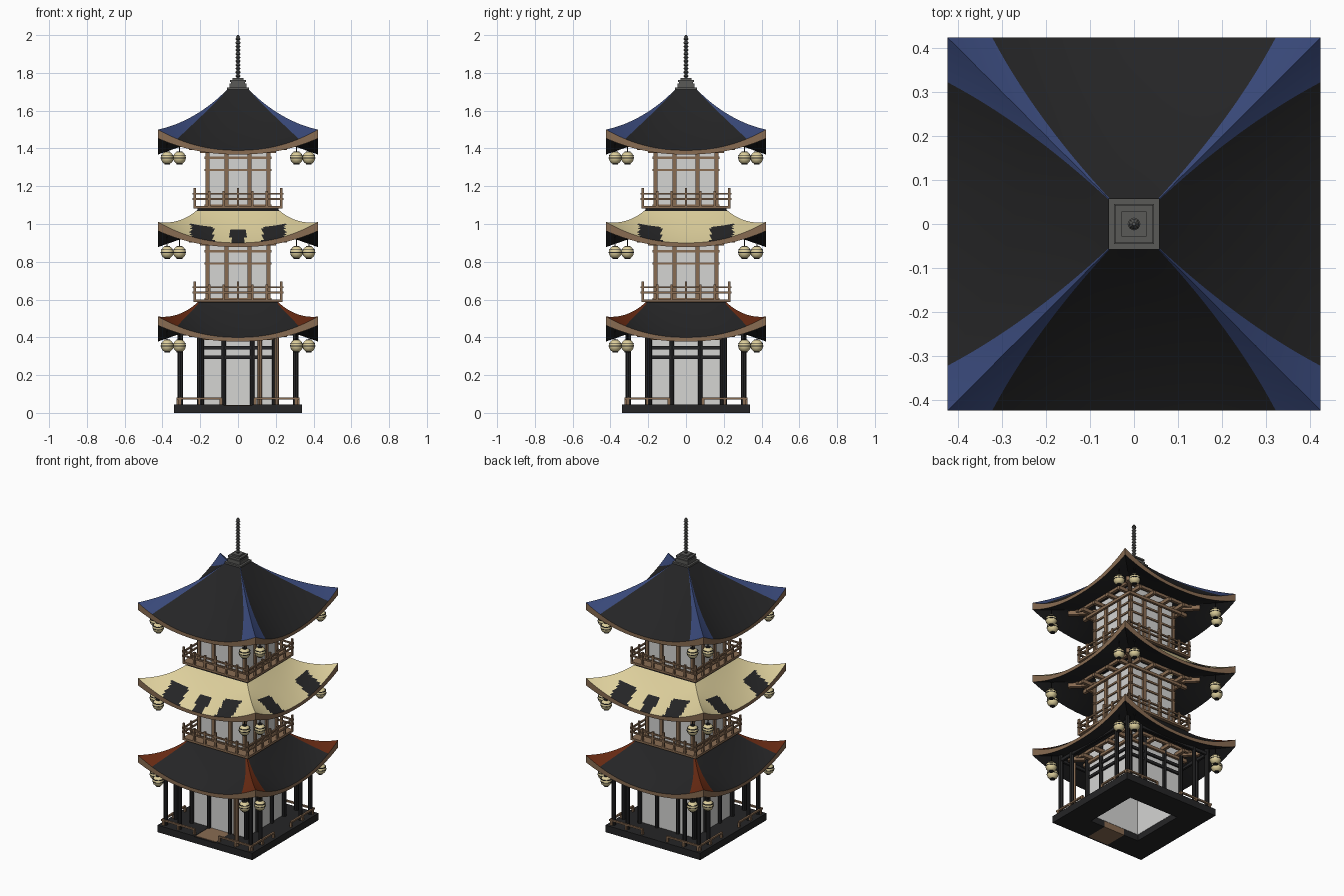
import bpy, bmesh, math
from mathutils import Matrix, Vector

if "Cube" in bpy.data.objects:
    bpy.data.objects.remove(bpy.data.objects["Cube"])


def mat(name, rgb):
    m = bpy.data.materials.new(name)
    m.diffuse_color = (*rgb, 1)
    m.use_nodes = True
    m.node_tree.nodes["Principled BSDF"].inputs["Base Color"].default_value = m.diffuse_color
    return m


BLACK = mat("charcoal", (0.018, 0.018, 0.019))
BROWN = mat("timber brown", (0.25, 0.15, 0.085))
BLUE = mat("ridge blue", (0.04, 0.065, 0.19))
YELLOW = mat("pale yellow", (0.72, 0.62, 0.33))
RED = mat("rust red", (0.13, 0.022, 0.006))
GREY = mat("stone grey", (0.10, 0.10, 0.095))
WHITE = mat("wall white", (0.66, 0.66, 0.65))


def finish(name, bm, mats, smooth=False):
    me = bpy.data.meshes.new(name)
    bm.to_mesh(me)
    bm.free()
    for m in mats:
        me.materials.append(m)
    if smooth:
        for p in me.polygons:
            p.use_smooth = True
        me.set_sharp_from_angle(angle=math.radians(30))
    ob = bpy.data.objects.new(name, me)
    bpy.context.collection.objects.link(ob)
    return ob


def box(bm, x0, x1, y0, y1, z0, z1, k=0):
    """Box given by its limits, turned k quarter turns about z."""
    M = Matrix.Rotation(k * math.pi / 2, 4, 'Z') @ Matrix.Translation(
        ((x0 + x1) / 2, (y0 + y1) / 2, (z0 + z1) / 2)) @ Matrix.Diagonal(
        (x1 - x0, y1 - y0, z1 - z0, 1))
    bmesh.ops.create_cube(bm, size=1, matrix=M)


def post(bm, x, y, z0, z1, r, k=0, n=8, r2=None):
    M = Matrix.Rotation(k * math.pi / 2, 4, 'Z') @ Matrix.Translation((x, y, (z0 + z1) / 2))
    bmesh.ops.create_cone(bm, cap_ends=True, segments=n, radius1=r,
                          radius2=r if r2 is None else r2, depth=z1 - z0, matrix=M)


EAVE = 0.423


def roof(name, ze, rise, h0, accent, patches=False):
    """Curved square roof: ze = eave height at mid side, h0 = top half width."""
    bm = bmesh.new()
    nt, half = 20, 24
    inner = 0.165

    def column(j, t):            # columns keep an edge along the ridge stripe
        if patches:
            return j / half
        ub = 0.96 - 0.2 * t
        a = abs(j)
        n = half - 6
        u = ub * a / n if a <= n else ub + (1 - ub) * (a - n) / 6
        return math.copysign(u, j)

    def top(j, t):
        u, h = column(j, t), h0 + (EAVE - h0) * t
        return (u * h, -h, ze + rise * (1 - 1.25 * t + 0.25 * t * t)
                + 0.11 * t ** 1.5 * abs(u) ** 2.2)

    def under(j, t):
        u, h = column(j, 1), inner + (EAVE - inner) * t
        return (u * h, -h, ze - 0.022 + 0.09 * (1 - t) + 0.085 * t ** 1.5 * abs(u) ** 2.2)

    for k in range(4):
        R = Matrix.Rotation(k * math.pi / 2, 3, 'Z')

        def grid(fn, ts, rule, flip=False):
            rows = [[bm.verts.new(R @ Vector(fn(j, t))) for j in range(-half, half + 1)]
                    for t in ts]
            for i in range(len(ts) - 1):
                for j in range(2 * half):
                    q = [rows[i][j], rows[i + 1][j], rows[i + 1][j + 1], rows[i][j + 1]]
                    f = bm.faces.new(q[::-1] if flip else q)
                    f.material_index = rule(j + 0.5 - half, (ts[i] + ts[i + 1]) / 2)

        def top_rule(j, t):
            if not patches:
                return 1 if abs(j) > half - 6 else 0
            x = abs(j / half) * (h0 + (EAVE - h0) * t)
            side = t > 0.5 and 0.13 < x < 0.25
            mid = t > 0.55 and x < 0.04 and k % 2 == 0
            return 0 if side or mid or t < 0.06 else 1

        grid(top, [i / nt for i in range(nt + 1)], top_rule)
        grid(under, [i / 6 for i in range(7)], lambda j, t: 0, True)
        # brown fascia around the eave
        grid(lambda j, t: top(j, 1) if t < 0.5 else under(j, 1), [0, 1], lambda j, t: 2)
    bmesh.ops.remove_doubles(bm, verts=bm.verts, dist=1e-5)
    finish(name, bm, [BLACK, accent, BROWN], True)


roof("lower_roof", 0.40, 0.19, 0.21, RED)
roof("middle_roof", 0.90, 0.18, 0.21, YELLOW, True)
roof("upper_roof", 1.39, 0.325, 0.055, BLUE)

# Foundation ring with an open middle and a front entrance step
bm = bmesh.new()
for k in range(4):
    if k == 0:
        for a, b in ((-0.34, -0.075), (0.075, 0.34)):
            box(bm, a, b, -0.34, -0.18, 0, 0.045)
        box(bm, -0.075, 0.075, -0.34, -0.33, 0, 0.04)
    elif k == 2:
        box(bm, -0.34, 0.34, -0.34, -0.18, 0, 0.045, k)
    else:
        box(bm, -0.18, 0.18, -0.34, -0.18, 0, 0.045, k)
finish("foundation", bm, [BLACK])
bm = bmesh.new()
box(bm, -0.075, 0.075, -0.33, -0.18, 0, 0.043)
finish("entrance_step", bm, [BROWN])

# Ground floor walls, columns, beams and low rails
walls, dark, wood = bmesh.new(), bmesh.new(), bmesh.new()
box(walls, -0.18, 0.18, -0.18, 0.18, 0.47, 0.48)
for k in range(4):
    box(walls, -0.185, 0.185, -0.185, -0.178, 0.04, 0.48, k)
    post(dark, 0.305, -0.305, 0.04, 0.47, 0.014, k)
    for s in (-1, 1):
        brown = k == 0 and s == 1
        post(wood if brown else dark, s * 0.205, -0.305, 0.04, 0.46, 0.013, k)
        post(dark, s * 0.075, -0.19, 0.04, 0.46, 0.012, k)
        if brown:
            post(wood, 0.115, -0.19, 0.04, 0.46, 0.012, k)
        a, b = sorted((s * 0.085, s * 0.325))
        box(wood, a, b, -0.325, -0.313, 0.072, 0.082, k)
        for x in (0.09, 0.205, 0.31):
            box(wood, s * x - 0.007, s * x + 0.007, -0.325, -0.311, 0.045, 0.075, k)
    post(dark, 0.195, -0.195, 0.04, 0.46, 0.014, k)
    for z in (0.285, 0.335):
        box(dark, -0.195, 0.195, -0.196, -0.186, z, z + 0.018, k)
    box(dark, -0.305, 0.305, -0.312, -0.298, 0.41, 0.43, k)
finish("ground_walls", walls, [WHITE])
finish("ground_columns", dark, [BLACK])
finish("ground_rails", wood, [BROWN])


def upper_storey(name, z):
    # white walls
    bm = bmesh.new()
    box(bm, -0.16, 0.16, -0.16, 0.16, z - 0.02, z + 0.37)
    finish(name + "_walls", bm, [WHITE])
    # timber framing
    bm = bmesh.new()
    for k in range(4):
        for x in (-0.06, 0.06):
            box(bm, x - 0.011, x + 0.011, -0.171, -0.155, z, z + 0.33, k)
        box(bm, 0.152, 0.172, -0.172, -0.152, z, z + 0.33, k)
        for h in (0.0, 0.19, 0.255):
            box(bm, -0.178, 0.178, -0.167, -0.158, z + h, z + h + 0.012, k)
    finish(name + "_frame", bm, [BROWN])
    # balcony deck and railing
    bm = bmesh.new()
    for k in range(4):
        box(bm, -0.235, 0.235, -0.235, -0.15, z - 0.008, z + 0.006, k)
        for h in (0.038, 0.066):
            box(bm, -0.24, 0.24, -0.234, -0.224, z + h, z + h + 0.009, k)
        for i in range(-3, 3):
            x = i * 0.0763
            box(bm, x - 0.006, x + 0.006, -0.235, -0.223, z, z + (0.1 if i in (-3, 0) else 0.085), k)
    finish(name + "_balcony", bm, [BROWN])
    bm = bmesh.new()
    box(bm, -0.215, 0.215, -0.215, 0.215, z - 0.03, z - 0.008)
    finish(name + "_balcony_base", bm, [BLACK])


upper_storey("second_storey", 0.595)
upper_storey("third_storey", 1.09)

# Brackets below each roof, and the lanterns hanging from its corners
for name, zb, zl in (("lower", 0.385, 0.355), ("middle", 0.885, 0.85), ("upper", 1.375, 1.35)):
    bm = bmesh.new()
    for k in range(4):
        for x in (-0.165, -0.06, 0.06, 0.165):
            box(bm, x - 0.01, x + 0.01, -0.26, -0.15, zb + 0.018, zb + 0.04, k)
        box(bm, -0.25, 0.25, -0.24, -0.222, zb + 0.04, zb + 0.058, k)
        box(bm, -0.2, 0.2, -0.2, -0.185, zb + 0.0, zb + 0.018, k)
        M = Matrix.Rotation((k + 0.5) * math.pi / 2, 4, 'Z') @ Matrix.Translation(
            (0, -0.30, zb + 0.04)) @ Matrix.Diagonal((0.024, 0.18, 0.026, 1))
        bmesh.ops.create_cube(bm, size=1, matrix=M)
    finish(name + "_roof_brackets", bm, [BROWN])

    bm = bmesh.new()
    cord = bmesh.new()
    for k in range(4):
        R = Matrix.Rotation(k * math.pi / 2, 4, 'Z')
        for x, y in ((0.375, -0.31), (0.31, -0.375)):
            bmesh.ops.create_uvsphere(bm, u_segments=14, v_segments=10, radius=0.034,
                                      matrix=R @ Matrix.Translation((x, y, zl)))
            post(cord, x, y, zl + 0.03, zb + 0.075, 0.003, k, 6)
            for h, r in ((-0.034, 0.015), (0.029, 0.015)):
                post(cord, x, y, zl + h, zl + h + 0.005, r, k, 12)
            for h, r in ((0.012, 0.0335), (-0.003, 0.0352)):
                post(cord, x, y, zl + h, zl + h + 0.004, r, k, 14)
    finish(name + "_lanterns", bm, [YELLOW], True)
    finish(name + "_lantern_bands", cord, [BLACK])

# Stepped finial base and ringed spire
bm = bmesh.new()
for h, z0, z1 in ((0.058, 1.70, 1.722), (0.045, 1.722, 1.745), (0.038, 1.745, 1.752),
                  (0.043, 1.752, 1.762), (0.028, 1.762, 1.772)):
    box(bm, -h, h, -h, h, z0, z1)
finish("finial_base", bm, [GREY])
bm = bmesh.new()
post(bm, 0, 0, 1.76, 1.99, 0.008)
for i in range(11):
    z = 1.778 + i * 0.0195
    post(bm, 0, 0, z, z + 0.006, 0.009, r2=0.0145)
    post(bm, 0, 0, z + 0.006, z + 0.012, 0.0145, r2=0.009)
post(bm, 0, 0, 1.988, 2.0, 0.012, r2=0.004)
finish("spire", bm, [GREY])
